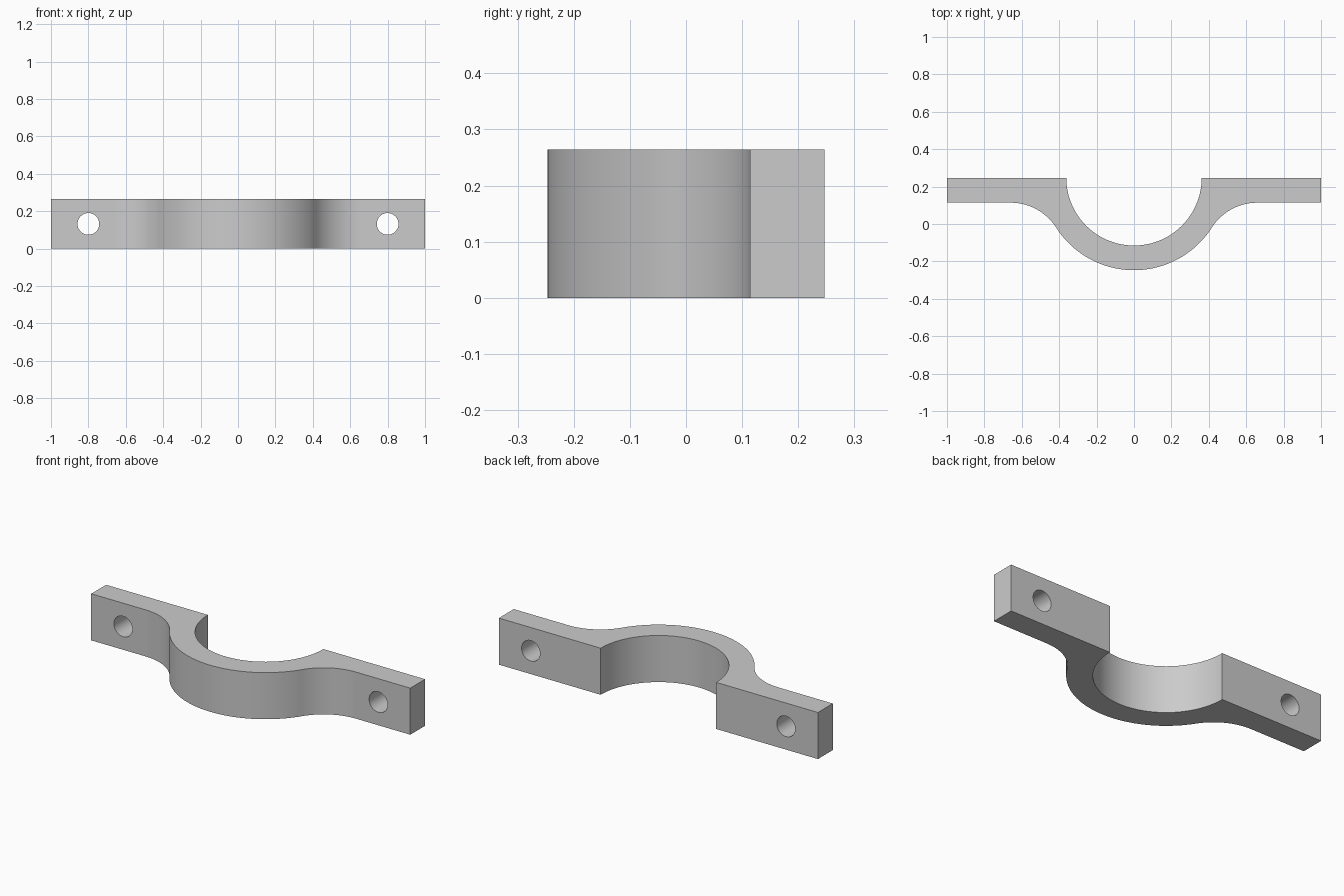
import bpy, bmesh, math

default = bpy.data.objects.get("Cube")
if default:
    bpy.data.objects.remove(default, do_unlink=True)

HEIGHT = 0.264
BACK, FLANGE_FRONT = 0.247, 0.114       # flange planes in y
R_IN, R_OUT, R_FILLET = 0.362, 0.494, 0.29
HOLE_X, HOLE_R = 0.8, 0.058


def arc(cx, cy, r, start, end, steps):
    return [(cx + r * math.cos(start + (end - start) * i / steps),
             cy + r * math.sin(start + (end - start) * i / steps))
            for i in range(steps + 1)]


# Fillet circle touching the flange front and the outer saddle arc
fillet_y = FLANGE_FRONT - R_FILLET
drop = BACK - fillet_y
fillet_x = math.sqrt((R_OUT + R_FILLET) ** 2 - drop ** 2)
touch = math.atan2(-drop, fillet_x)

# Half outline on +x, from outer centre round the flange to inner centre
half = arc(0, BACK, R_OUT, -math.pi / 2, touch, 32)
half += arc(fillet_x, fillet_y, R_FILLET, touch + math.pi, math.pi / 2, 24)[1:]
half += [(1, FLANGE_FRONT), (1, BACK)]
half += arc(0, BACK, R_IN, 0, -math.pi / 2, 36)
outline = half + [(-x, y) for x, y in reversed(half[1:-1])]

# Clamp body: extruded outline
bm = bmesh.new()
base = bm.faces.new([bm.verts.new((x, y, 0)) for x, y in outline])
top = bmesh.ops.extrude_face_region(bm, geom=[base])
bmesh.ops.translate(bm, vec=(0, 0, HEIGHT),
                    verts=[v for v in top["geom"] if isinstance(v, bmesh.types.BMVert)])
bmesh.ops.recalc_face_normals(bm, faces=bm.faces)
mesh = bpy.data.meshes.new("clamp_half")
bm.to_mesh(mesh)
bm.free()
clamp = bpy.data.objects.new("clamp_half", mesh)
bpy.context.collection.objects.link(clamp)

# Grey metal
metal = bpy.data.materials.new("grey_metal")
metal.use_nodes = True
colour = (0.6, 0.6, 0.6, 1)
metal.diffuse_color = colour
metal.node_tree.nodes["Principled BSDF"].inputs["Base Color"].default_value = colour
mesh.materials.append(metal)


def activate(obj):
    bpy.ops.object.select_all(action='DESELECT')
    obj.select_set(True)
    bpy.context.view_layer.objects.active = obj


# Bolt holes through both flanges
for side in (-1, 1):
    bpy.ops.mesh.primitive_cylinder_add(
        vertices=48, radius=HOLE_R, depth=0.5, rotation=(math.pi / 2, 0, 0),
        location=(side * HOLE_X, (BACK + FLANGE_FRONT) / 2, HEIGHT / 2))
    cutter = bpy.context.object
    cutter.name = "bolt_hole_cutter"
    cutter.hide_render = True
    cutter.data.materials.append(metal)
    activate(clamp)
    cut = clamp.modifiers.new("bolt_hole", 'BOOLEAN')
    cut.operation = 'DIFFERENCE'
    cut.solver = 'EXACT'
    cut.object = cutter
    bpy.ops.object.modifier_apply(modifier=cut.name)
    bpy.data.objects.remove(cutter, do_unlink=True)

# Smooth arcs, crisp corners, flat flanges
activate(clamp)
bpy.ops.object.shade_smooth_by_angle(angle=math.radians(30))
weighted = clamp.modifiers.new("flat_flange_shading", 'WEIGHTED_NORMAL')
weighted.keep_sharp = True
